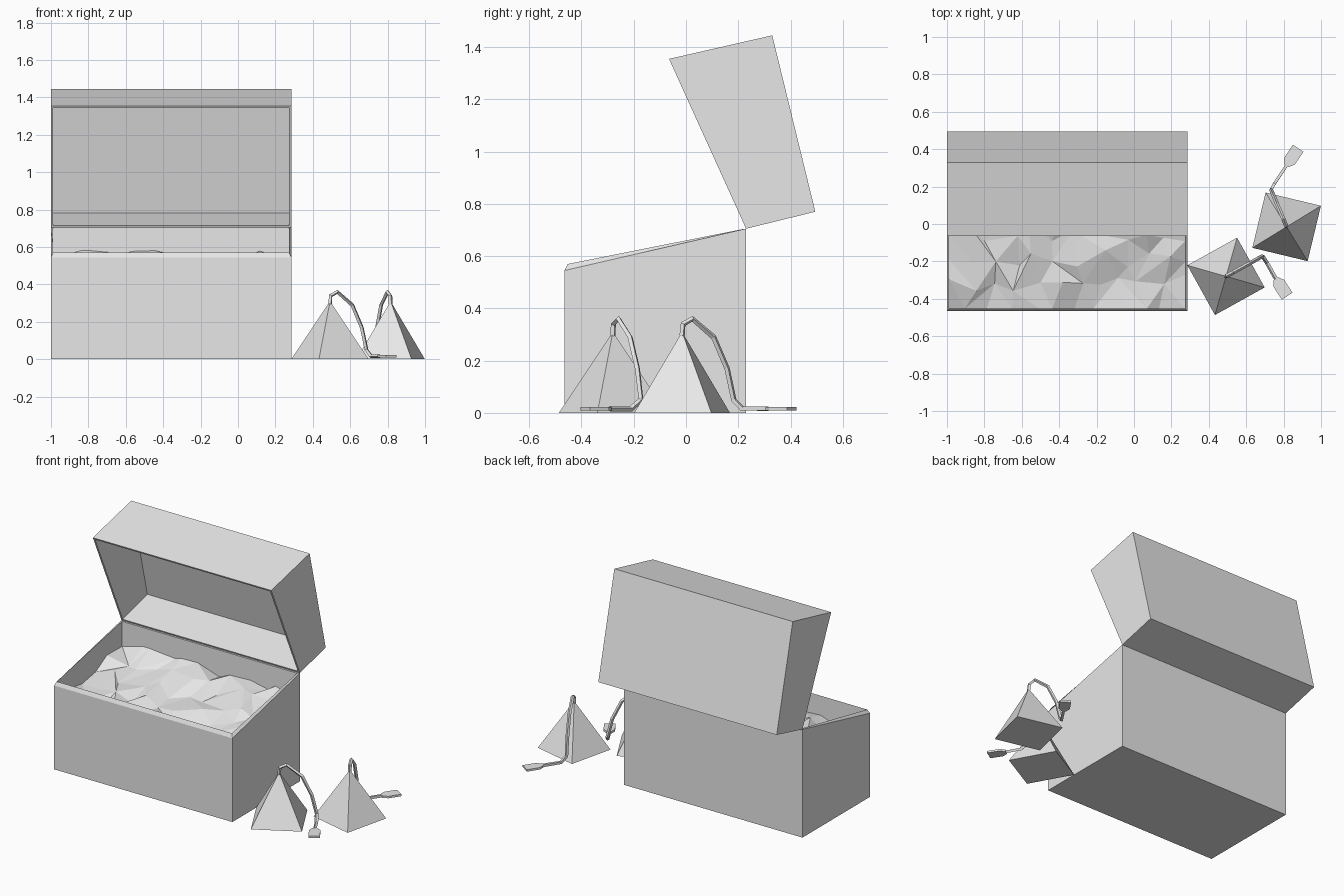
import bpy, bmesh, math, random
from mathutils import Vector

random.seed(4)
cube = bpy.data.objects.get("Cube")
if cube:
    bpy.data.objects.remove(cube, do_unlink=True)

grey = bpy.data.materials.new("light_grey")
grey.use_nodes = True
grey.diffuse_color = (0.8, 0.8, 0.8, 1)
grey.node_tree.nodes["Principled BSDF"].inputs["Base Color"].default_value = (0.8, 0.8, 0.8, 1)

LEFT, RIGHT, WALL = -1.0, 0.285, 0.012


def add_object(name, bm, closed=True):
    if closed:
        bmesh.ops.recalc_face_normals(bm, faces=bm.faces)
    mesh = bpy.data.meshes.new(name)
    bm.to_mesh(mesh)
    bm.free()
    mesh.materials.append(grey)
    obj = bpy.data.objects.new(name, mesh)
    bpy.context.collection.objects.link(obj)
    return obj


def open_box(name, loops):
    """Hollow box: each loop is (side inset, front (y, z), back (y, z))."""
    bm = bmesh.new()
    rings = []
    for inset, front, back in loops:
        a, b = LEFT + inset, RIGHT - inset
        rings.append([bm.verts.new((x, *p)) for x, p in
                      ((a, front), (b, front), (b, back), (a, back))])
    for lower, upper in zip(rings, rings[1:]):
        for i in range(4):
            j = (i + 1) % 4
            bm.faces.new((lower[i], lower[j], upper[j], upper[i]))
    bm.faces.new(rings[0])
    bm.faces.new(rings[-1])
    return add_object(name, bm)


# Chest with a sloping rim, and the lid tipped back on its rear edge
open_box("chest_body", [
    (0, (-0.465, 0), (0.23, 0)),
    (0, (-0.465, 0.545), (0.23, 0.705)),
    (WALL, (-0.453, 0.57), (0.22, 0.704)),
    (WALL, (-0.453, 0.015), (0.22, 0.015))])
open_box("chest_lid", [
    (0, (0.33, 1.445), (0.495, 0.77)),
    (0, (-0.065, 1.355), (0.23, 0.705)),
    (WALL, (-0.06, 1.344), (0.225, 0.716)),
    (WALL, (0.321, 1.43), (0.478, 0.782))])


def loose_filling(columns=11, rows=5):
    """Rough faceted surface lying parallel to the rim."""
    bm = bmesh.new()
    x0, x1, y0, y1 = LEFT + WALL, RIGHT - WALL, -0.453, 0.22
    dx, dy = (x1 - x0) / columns, (y1 - y0) / rows
    grid = []
    for r in range(rows + 1):
        line = []
        for c in range(columns + 1):
            x, y = x0 + c * dx, y0 + r * dy
            if 0 < c < columns:
                x += random.uniform(-0.35, 0.35) * dx
            if 0 < r < rows:
                y += random.uniform(-0.35, 0.35) * dy
            z = 0.42 + 0.2 * (y - y0) + random.uniform(-0.028, 0.028)
            line.append(bm.verts.new((x, y, z)))
        grid.append(line)
    for r in range(rows):
        for c in range(columns):
            a, b = grid[r][c], grid[r][c + 1]
            d, e = grid[r + 1][c], grid[r + 1][c + 1]
            if random.random() < 0.5:
                bm.faces.new((a, b, e))
                bm.faces.new((a, e, d))
            else:
                bm.faces.new((a, b, d))
                bm.faces.new((b, e, d))
    return add_object("loose_filling", bm, closed=False)


loose_filling()


def pyramid(name, x, y, angle):
    bm = bmesh.new()
    bmesh.ops.create_cone(bm, cap_ends=True, segments=4, radius1=0.215, radius2=0, depth=0.31)
    bmesh.ops.remove_doubles(bm, verts=bm.verts, dist=0.0001)
    obj = add_object(name, bm)
    obj.location = (x, y, 0.155)
    # Line a base corner up with the wanted heading
    corner = min(obj.data.vertices, key=lambda v: v.co.z).co
    obj.rotation_euler.z = math.radians(angle) - math.atan2(corner.y, corner.x)
    return obj


def string(name, points):
    curve = bpy.data.curves.new(name, "CURVE")
    curve.dimensions = "3D"
    curve.bevel_depth = 0.011
    curve.bevel_resolution = 0
    curve.use_fill_caps = True
    spline = curve.splines.new("POLY")
    spline.points.add(len(points) - 1)
    for point, co in zip(spline.points, points):
        point.co = (*co, 1)
    temp = bpy.data.objects.new(name + "_path", curve)
    mesh = bpy.data.meshes.new_from_object(temp)
    bpy.data.objects.remove(temp)
    bm = bmesh.new()
    bm.from_mesh(mesh)
    for face in bm.faces:
        face.smooth = False
    return add_object(name, bm)


def tag(name, neck, angle):
    bm = bmesh.new()
    outline = [(0, -0.014), (0.03, -0.034), (0.112, -0.034),
               (0.112, 0.034), (0.03, 0.034), (0, 0.014)]
    face = bm.faces.new([bm.verts.new((x, y, 0)) for x, y in outline])
    top = bmesh.ops.extrude_face_region(bm, geom=[face])["geom"]
    bmesh.ops.translate(bm, vec=Vector((0, 0, 0.013)),
                        verts=[g for g in top if isinstance(g, bmesh.types.BMVert)])
    obj = add_object(name, bm)
    obj.location = (neck[0], neck[1], 0.009)
    obj.rotation_euler.z = math.radians(angle)
    return obj


# Pyramid bags: each has a string falling over one side to a flat tag
HEIGHTS = (0.295, 0.34, 0.36, 0.29, 0.17, 0.05, 0.016, 0.016)
DRIFT = (0, 0.02, 0.2, 0.61, 0.87, 1.0)
bags = [
    ("front_bag", (0.492, -0.28), -16, (0.687, -0.172), (0.712, -0.21), (0.758, -0.292), -57),
    ("side_bag", (0.816, -0.015), 31.5, (0.733, 0.183), (0.75, 0.215), (0.815, 0.312), 56),
]
for name, centre, turn, foot, bend, neck, heading in bags:
    pyramid(name, *centre, turn)
    start, end = Vector(centre), Vector(foot)
    plan = [start.lerp(end, t) for t in DRIFT] + [bend, neck]
    string(name + "_string", [(p[0], p[1], z) for p, z in zip(plan, HEIGHTS)])
    tag(name + "_tag", neck, heading)
